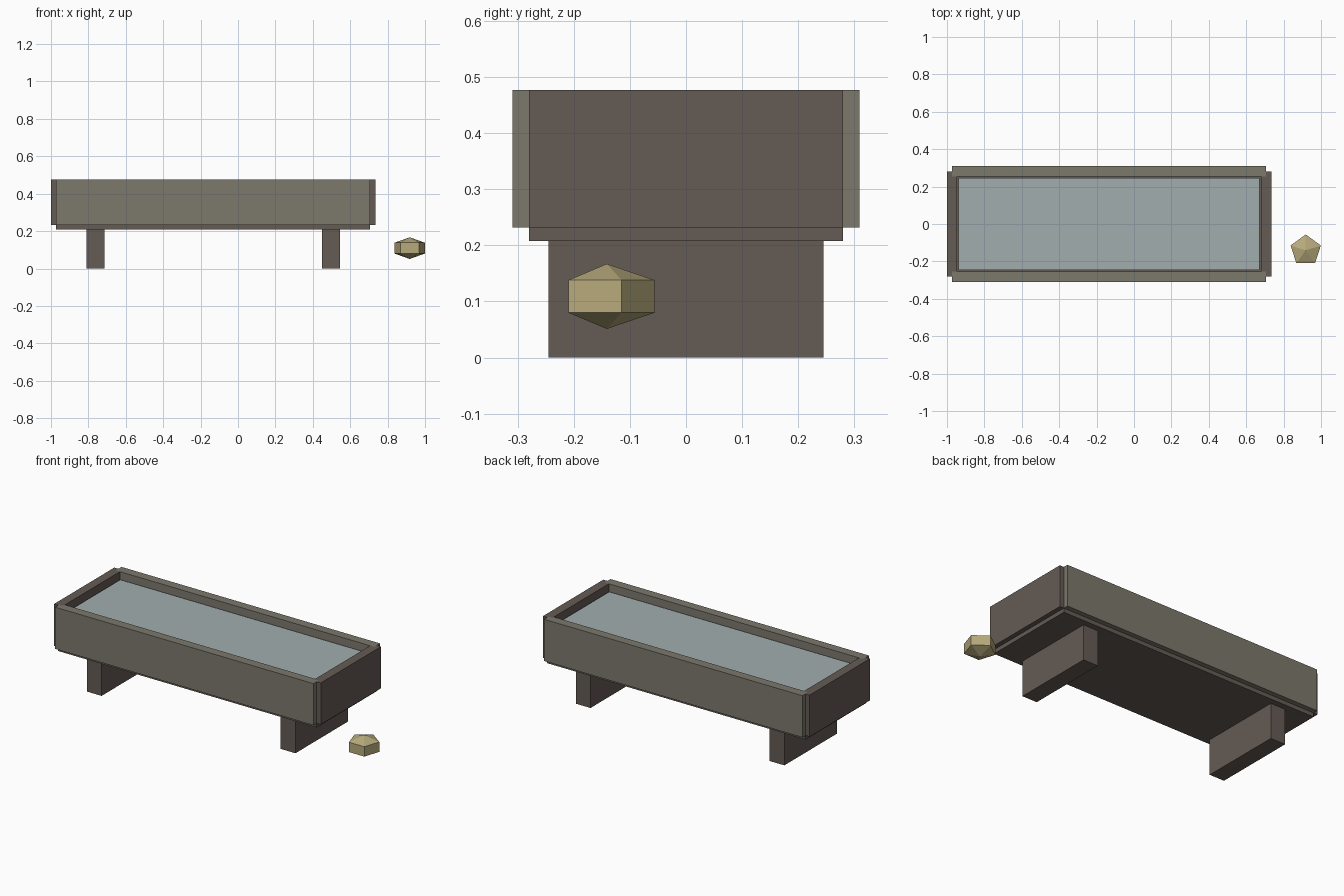
import bpy, bmesh, math

if "Cube" in bpy.data.objects:
    bpy.data.objects.remove(bpy.data.objects["Cube"])


def material(name, rgb):
    m = bpy.data.materials.new(name)
    m.diffuse_color = (*rgb, 1)
    m.use_nodes = True
    m.node_tree.nodes["Principled BSDF"].inputs["Base Color"].default_value = m.diffuse_color
    return m


END_WOOD = material("dark_wood", (0.13, 0.105, 0.09))
SIDE_WOOD = material("grey_wood", (0.20, 0.19, 0.15))
WATER = material("water", (0.36, 0.42, 0.43))
STONE = material("sandstone", (0.47, 0.40, 0.20))


def finish(name, bm, mat):
    bmesh.ops.recalc_face_normals(bm, faces=bm.faces)
    mesh = bpy.data.meshes.new(name)
    bm.to_mesh(mesh)
    bm.free()
    mesh.materials.append(mat)
    ob = bpy.data.objects.new(name, mesh)
    bpy.context.collection.objects.link(ob)


def box(name, x, y, z, mat):
    """Box from (min, max) ranges on each axis."""
    bm = bmesh.new()
    bmesh.ops.create_cube(bm, size=1)
    for v in bm.verts:
        for i, (lo, hi) in enumerate((x, y, z)):
            v.co[i] = lo if v.co[i] < 0 else hi
    finish(name, bm, mat)


CX = -0.133            # trough centre
FLOOR, RIM = 0.232, 0.477

# trough floor
box("trough_floor", (CX - 0.84, CX + 0.84), (-0.28, 0.28), (0.208, FLOOR), END_WOOD)

# long walls
for name, s in (("front_wall", -1), ("back_wall", 1)):
    box(name, (CX - 0.84, CX + 0.84), sorted((s * 0.255, s * 0.309)), (FLOOR, RIM), SIDE_WOOD)

# end walls and cross legs
for side, s in (("left", -1), ("right", 1)):
    box(side + "_end_wall", sorted((CX + s * 0.813, CX + s * 0.867)), (-0.28, 0.28), (FLOOR, RIM), END_WOOD)
    leg = CX + s * 0.63
    box(side + "_leg", (leg - 0.048, leg + 0.048), (-0.245, 0.245), (0, 0.208), END_WOOD)

# water surface, slightly smaller than the opening
box("water", (CX - 0.805, CX + 0.805), (-0.247, 0.247), (0.42, 0.435), WATER)

# five-sided stone: two rings and two poles
bm = bmesh.new()
cx, cy, cz, r, h = 0.918, -0.141, 0.109, 0.085, 0.058
top = bm.verts.new((cx, cy, cz + h))
bottom = bm.verts.new((cx, cy, cz - h))
upper, lower = [[bm.verts.new((cx + r * math.cos(math.pi / 2 + i * math.tau / 5),
                               cy + r * math.sin(math.pi / 2 + i * math.tau / 5),
                               cz + s * h / 2)) for i in range(5)] for s in (1, -1)]
for i in range(5):
    j = (i + 1) % 5
    bm.faces.new((upper[i], upper[j], top))
    bm.faces.new((lower[i], lower[j], upper[j], upper[i]))
    bm.faces.new((lower[j], lower[i], bottom))
finish("stone", bm, STONE)
